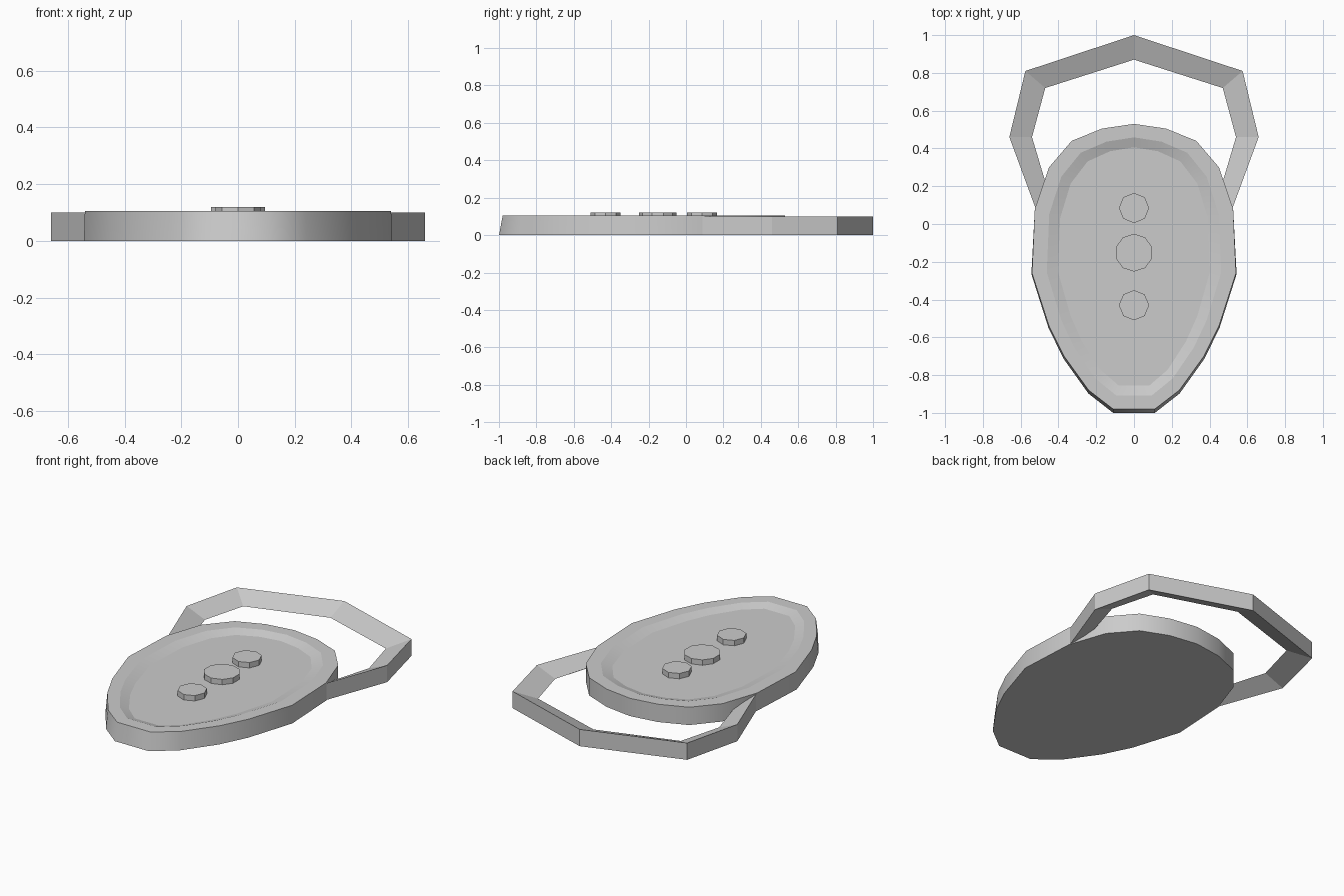
import bpy, bmesh, math

cube = bpy.data.objects.get("Cube")
if cube:
    bpy.data.objects.remove(cube, do_unlink=True)

grey = bpy.data.materials.new("light_grey")
grey.use_nodes = True
colour = (0.6, 0.6, 0.6, 1)
grey.diffuse_color = colour
grey.node_tree.nodes["Principled BSDF"].inputs["Base Color"].default_value = colour


def finish(name, bm, flat=True):
    if flat:
        bmesh.ops.recalc_face_normals(bm, faces=bm.faces)
    mesh = bpy.data.meshes.new(name)
    bm.to_mesh(mesh)
    bm.free()
    mesh.materials.append(grey)
    obj = bpy.data.objects.new(name, mesh)
    bpy.context.collection.objects.link(obj)
    return obj


def mirrored(half):
    """Close a right-hand outline into a full symmetric loop."""
    return half + [(-x, y) for x, y in reversed(half) if x > 0]


def bridge(bm, a, b, smooth, closed=True):
    n = len(a)
    for i in range(n if closed else n - 1):
        j = (i + 1) % n
        bm.faces.new((a[i], a[j], b[j], b[i])).smooth = smooth


# Body: tapered outline with a shallow dished top
half = [(0, .53), (.17, .505), (.33, .44), (.45, .30), (.525, .08),
        (.54, -.26), (.45, -.54), (.37, -.70), (.24, -.88), (.11, -.98)]
outline = mirrored(half)
mid_y = -.22


def ring_of(bm, z, sx=1.0, sy=1.0, dy=0.0):
    return [bm.verts.new((x * sx, mid_y + (y - mid_y) * sy + dy, z)) for x, y in outline]


bm = bmesh.new()
bottom = [bm.verts.new((x * (1.006 if y < 0 else 1), y * (1.02 if y < 0 else 1), 0))
          for x, y in outline]
rim = ring_of(bm, .106)
lip = ring_of(bm, .106, .855, .905)
floor = ring_of(bm, .088, .745, .835)
bridge(bm, bottom, rim, True)
bridge(bm, rim, lip, False)
bridge(bm, lip, floor, True)
bm.faces.new(floor)
bm.faces.new(bottom)
finish("fob_body", bm)

# Key loop: triangular section swept along an open angular path into the body
outer = [(-.45, -.11), (-.66, .46), (-.575, .81), (0, 1), (.575, .81), (.66, .46), (.45, -.11)]
inner = [(-.37, -.11), (-.54, .46), (-.47, .72), (0, .87), (.47, .72), (.54, .46), (.37, -.11)]
bm = bmesh.new()
low = [bm.verts.new((x, y, 0)) for x, y in outer]
high = [bm.verts.new((x, y, .1)) for x, y in outer]
edge = [bm.verts.new((x, y, .05)) for x, y in inner]
for a, b in ((low, high), (high, edge), (edge, low)):
    bridge(bm, a, b, False, closed=False)
for i in (0, -1):
    bm.faces.new((low[i], high[i], edge[i]))
finish("key_loop", bm)

# Buttons
for name, y, radius, sides in (("back_button", .085, .08, 8),
                               ("middle_button", -.152, .1, 10),
                               ("front_button", -.43, .08, 8)):
    bm = bmesh.new()
    bmesh.ops.create_cone(bm, cap_ends=True, segments=sides, radius1=radius,
                          radius2=radius, depth=.04)
    spin = math.pi / 2 if sides == 8 else math.pi / sides + math.pi / 2
    for v in bm.verts:
        x, w = v.co.x, v.co.y
        v.co.x = x * math.cos(spin) - w * math.sin(spin)
        v.co.y = x * math.sin(spin) + w * math.cos(spin) + y
        v.co.z += .1
    finish(name, bm)
